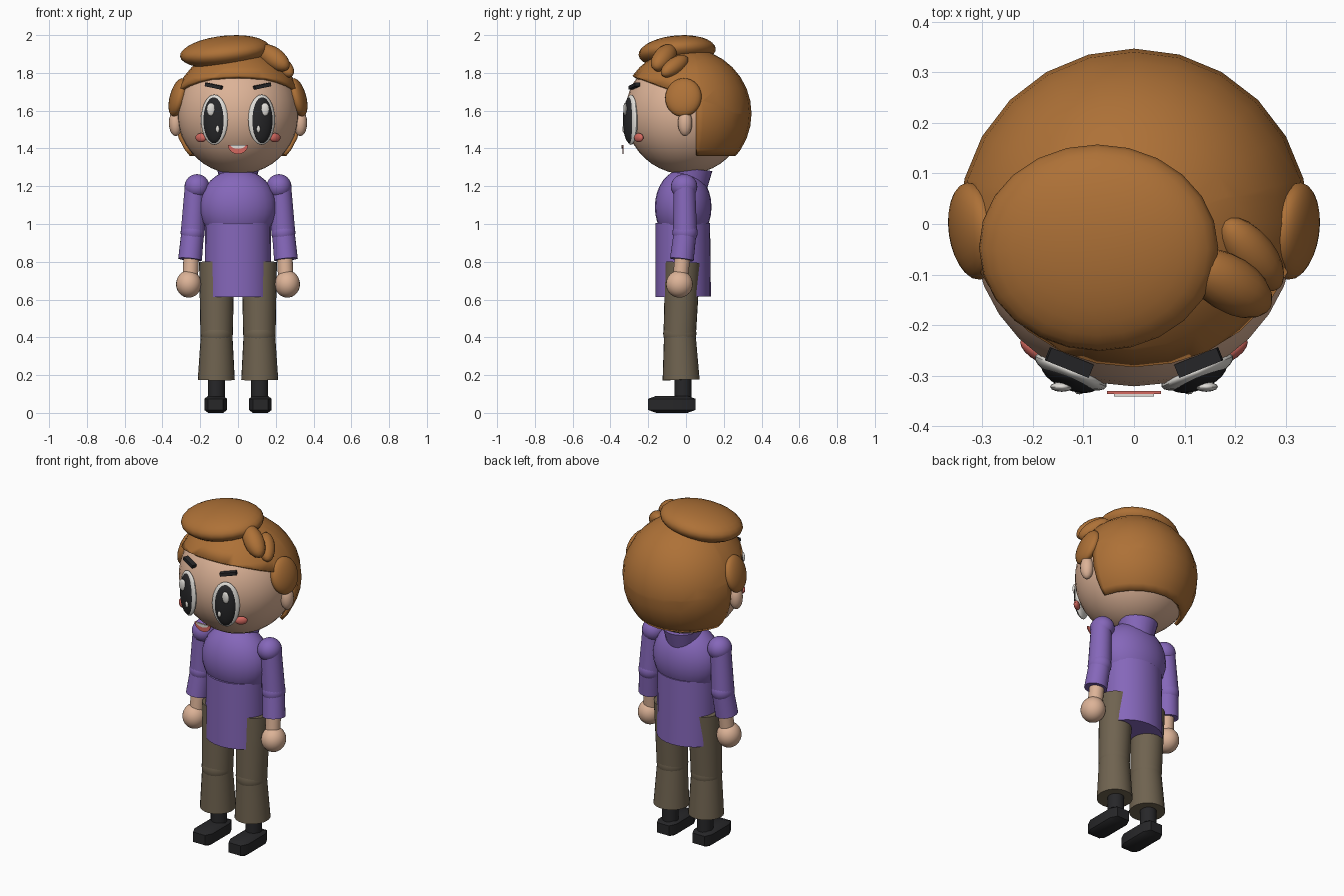
import bpy, bmesh
from math import radians, sin, cos, pi
from mathutils import Vector, Matrix, Euler

if "Cube" in bpy.data.objects:
    bpy.data.objects.remove(bpy.data.objects["Cube"], do_unlink=True)

parts = []


def material(name, r, g, b):
    m = bpy.data.materials.new(name)
    m.use_nodes = True
    m.diffuse_color = (r, g, b, 1)
    bsdf = next(n for n in m.node_tree.nodes if n.type == 'BSDF_PRINCIPLED')
    bsdf.inputs["Base Color"].default_value = (r, g, b, 1)
    return m


HAIR = material("hair_brown", .42, .165, .038)
SKIN = material("skin", .72, .45, .31)
PURPLE = material("shirt_purple", .235, .135, .49)
PANTS = material("trouser_olive", .16, .125, .08)
BLACK = material("black", .02, .02, .022)
WHITE = material("white", .75, .73, .69)
PINK = material("pink", .66, .14, .115)


def finish(name, bm, mat):
    bmesh.ops.recalc_face_normals(bm, faces=bm.faces)
    me = bpy.data.meshes.new(name)
    bm.to_mesh(me)
    bm.free()
    me.materials.append(mat)
    ob = bpy.data.objects.new(name, me)
    bpy.context.collection.objects.link(ob)
    parts.append(ob)
    return ob


def placed(loc, rot, size):
    """Matrix from a location, rotation in degrees and scale."""
    turn = Euler([radians(a) for a in rot]).to_matrix().to_4x4()
    return Matrix.Translation(loc) @ turn @ Matrix.Diagonal((*size, 1))


def ball(name, mat, loc, size, rot=(0, 0, 0), seg=24):
    bm = bmesh.new()
    bmesh.ops.create_uvsphere(bm, u_segments=seg, v_segments=seg * 2 // 3, radius=1,
                              matrix=placed(loc, rot, size))
    return finish(name, bm, mat)


def box(name, mat, loc, size, rot=(0, 0, 0), bevel=0):
    bm = bmesh.new()
    bmesh.ops.create_cube(bm, size=1)
    if bevel:
        bmesh.ops.bevel(bm, geom=bm.edges[:], offset=bevel, segments=1, affect='EDGES')
    bm.transform(placed(loc, rot, size))
    return finish(name, bm, mat)


def along(a, b):
    """Matrix at the middle of a-b with z pointing from a to b."""
    a, b = Vector(a), Vector(b)
    turn = Vector((0, 0, 1)).rotation_difference(b - a).to_matrix().to_4x4()
    return Matrix.Translation((a + b) / 2) @ turn, (b - a).length


def limb(name, mat, a, b, ra, rb, flat=1):
    m, length = along(a, b)
    bm = bmesh.new()
    bmesh.ops.create_cone(bm, cap_ends=True, segments=24, radius1=ra, radius2=rb, depth=length,
                          matrix=m @ Matrix.Diagonal((1, flat, 1, 1)))
    return finish(name, bm, mat)


def tuft(name, a, b, r):
    m, length = along(a, b)
    bm = bmesh.new()
    bmesh.ops.create_uvsphere(bm, u_segments=16, v_segments=10, radius=1,
                              matrix=m @ Matrix.Diagonal((r, r, length / 2, 1)))
    return finish(name, bm, HAIR)


# Head
HEAD = Vector((0, 0, 1.585))
ball("head", SKIN, HEAD, (.322, .322, .322), seg=32)

# Hair shell: a larger sphere cut by the back edge, nape and sloping fringe line
bm = bmesh.new()
bmesh.ops.create_uvsphere(bm, u_segments=24, v_segments=16, radius=.347, matrix=Matrix.Translation(HEAD))
for co, no in (((0, .055, 0), (0, 1, 0)), ((0, 0, 1.36), (0, 0, 1)), ((0, 0, 1.685), (0, .35, 1))):
    bmesh.ops.bisect_plane(bm, geom=bm.verts[:] + bm.edges[:] + bm.faces[:], plane_co=co, plane_no=no)
bare = []
for f in bm.faces:
    c = f.calc_center_median()
    if not ((c.y > .055 and c.z > 1.36) or c.z > 1.685 - .35 * c.y):
        bare.append(f)
bmesh.ops.delete(bm, geom=bare, context='FACES')
shell = finish("hair_shell", bm, HAIR)
thick = shell.modifiers.new("thickness", 'SOLIDIFY')
thick.thickness = .02
thick.offset = -1

# Quiff and small tufts
ball("hair_quiff", HAIR, (-.07, -.047, 1.912), (.238, .205, .083), (5, -6, 0))
tuft("hair_tuft_front", (.11, -.07, 1.935), (.265, -.165, 1.825), .056)
tuft("hair_tuft_back", (.18, .005, 1.88), (.285, -.125, 1.79), .046)

# Mouth: a half-moon plate with a strip of teeth


def half_moon(name, mat, y, width, drop):
    bm = bmesh.new()
    arc = [bm.verts.new((width * cos(pi * i / 10), y, 1.417 - drop * sin(pi * i / 10))) for i in range(11)]
    face = bm.faces.new(arc)
    moved = bmesh.ops.extrude_face_region(bm, geom=[face])["geom"]
    bmesh.ops.translate(bm, vec=(0, .006, 0), verts=[v for v in moved if isinstance(v, bmesh.types.BMVert)])
    return finish(name, bm, mat)


half_moon("mouth", PINK, -.336, .053, .047)
half_moon("teeth", WHITE, -.341, .04, .018)

# Torso
ball("chest", PURPLE, (0, -.015, 1.09), (.205, .15, .2))
limb("tunic", PURPLE, (0, -.015, .615), (0, -.017, 1.005), .177, .174, .83)
limb("collar", PURPLE, (0, .02, 1.17), (0, .03, 1.29), .085, .11)

# Paired parts
for side, s in (("left", 1), ("right", -1)):
    def p(x, y, z):
        return (s * x, y, z)

    def r(x, y, z):
        return (x, s * y, s * z)

    # Face and side hair
    ball(side + "_ear", SKIN, p(.33, -.005, 1.535), (.036, .038, .07), seg=16)
    ball(side + "_side_hair", HAIR, p(.317, -.014, 1.67), (.043, .097, .105), r(0, -15, -8))
    ball(side + "_eye_white", WHITE, p(.125, -.292, 1.552), (.077, .024, .133), r(0, 0, 23))
    ball(side + "_eye_dark", BLACK, p(.126, -.297, 1.55), (.062, .031, .123), r(0, 0, 23))
    ball(side + "_eye_glint", WHITE, p(.143, -.322, 1.607), (.023, .01, .035), seg=12)
    ball(side + "_eye_spark", WHITE, p(.108, -.33, 1.503), (.01, .007, .019), seg=12)
    box(side + "_brow", BLACK, p(.128, -.274, 1.73), (.092, .028, .019), r(0, -11, 22))
    ball(side + "_blush", PINK, p(.196, -.25, 1.457), (.035, .016, .024), r(0, 0, 38), seg=16)

    # Arm
    ball(side + "_shoulder", PURPLE, p(.217, -.01, 1.198), (.066, .07, .066))
    limb(side + "_upper_arm", PURPLE, p(.225, -.008, 1.2), p(.24, -.005, .95), .057, .064)
    ball(side + "_elbow", PURPLE, p(.24, -.005, .955), (.064, .067, .064))
    limb(side + "_sleeve", PURPLE, p(.24, -.005, .955), p(.254, -.022, .812), .06, .063)
    limb(side + "_wrist", SKIN, p(.247, -.017, .84), p(.253, -.03, .71), .041, .041)
    ball(side + "_hand", SKIN, p(.261, -.035, .682), (.067, .071, .072))

    # Leg
    limb(side + "_thigh", PANTS, p(.113, -.017, .798), p(.113, -.033, .42), .093, .086)
    ball(side + "_knee", PANTS, p(.113, -.033, .42), (.086, .088, .086))
    limb(side + "_shin", PANTS, p(.113, -.033, .425), p(.115, -.026, .175), .083, .098)
    limb(side + "_ankle", BLACK, p(.115, -.016, .2), p(.115, -.016, .06), .045, .045)
    box(side + "_shoe", BLACK, p(.118, -.075, .045), (.12, .25, .09), bevel=.17)

# Smooth shading with sharp corners kept
bpy.ops.object.select_all(action='DESELECT')
for ob in parts:
    ob.select_set(True)
bpy.context.view_layer.objects.active = parts[0]
bpy.ops.object.shade_smooth_by_angle(angle=radians(40))
